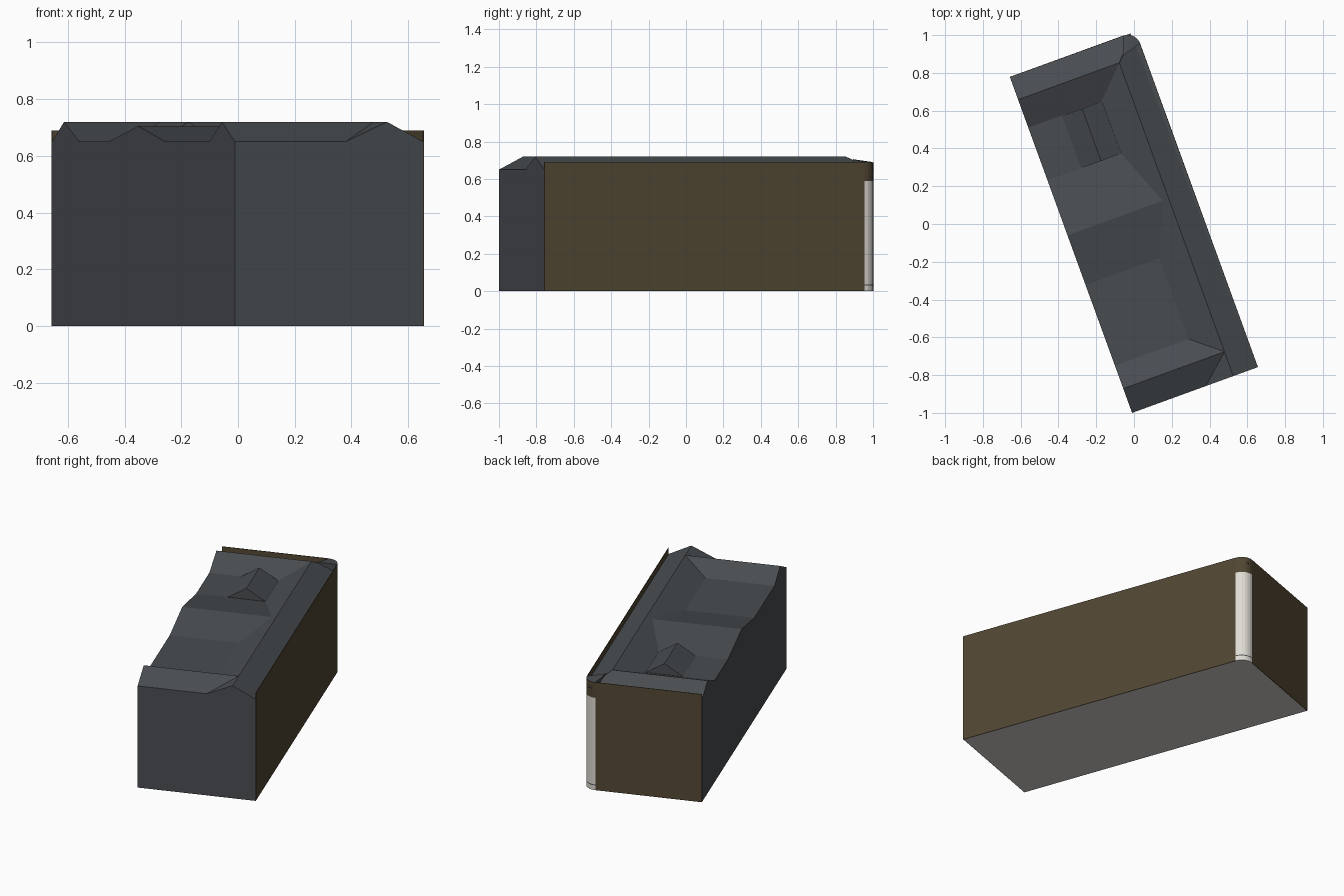
import bpy, bmesh, math
from mathutils import Matrix

if "Cube" in bpy.data.objects:
    bpy.data.objects.remove(bpy.data.objects["Cube"])

W, L, R, T = 0.709, 1.893, 0.07, 0.003      # width, length, corner radius, skin thickness
FLOOR, CREST, WALL_TOP = 0.65, 0.72, 0.69
PLACE = Matrix.Translation((-0.010, -1.0, 0)) @ Matrix.Rotation(math.radians(20), 4, 'Z')


def material(name, rgb):
    m = bpy.data.materials.new(name)
    m.diffuse_color = (*rgb, 1)
    m.use_nodes = True
    m.node_tree.nodes["Principled BSDF"].inputs["Base Color"].default_value = m.diffuse_color
    return m


SLATE = material("slate_grey", (0.065, 0.073, 0.081))
BROWN = material("dark_brown", (0.084, 0.062, 0.033))
CREAM = material("off_white", (0.74, 0.71, 0.66))
GREY = material("underside_grey", (0.63, 0.60, 0.57))


def make(name, verts, faces, mats):
    bm = bmesh.new()
    vs = [bm.verts.new(v) for v in verts]
    for f in faces:
        bm.faces.new([vs[i] for i in f])
    bmesh.ops.recalc_face_normals(bm, faces=bm.faces)
    bm.normal_update()
    if len(mats) > 1:                        # second colour on faces pointing down
        for f in bm.faces:
            f.material_index = int(f.normal.z < -0.9)
    bm.transform(PLACE)
    me = bpy.data.meshes.new(name)
    bm.to_mesh(me)
    bm.free()
    for m in mats:
        me.materials.append(m)
    ob = bpy.data.objects.new(name, me)
    bpy.context.collection.objects.link(ob)
    return ob


def loft(name, a, b, mats):
    """Solid between two matching outlines."""
    n = len(a)
    faces = [list(range(n)), list(range(n, 2 * n))]
    faces += [[i, (i + 1) % n, n + (i + 1) % n, n + i] for i in range(n)]
    return make(name, a + b, faces, mats)


def slab(name, outline, z0, z1, mats):
    return loft(name, [(x, y, z0) for x, y in outline], [(x, y, z1) for x, y in outline], mats)


def corner(r, steps=6):
    """Rounded corner, from the right side round to the back."""
    return [(W - R + r * math.cos(k * math.pi / 2 / steps),
             L - R + r * math.sin(k * math.pi / 2 / steps)) for k in range(steps + 1)]


def skin(name, z0, z1, mat, depth=T):
    slab(name, corner(R) + corner(R - depth)[::-1], z0, z1, [mat])


# main block, with pale underside
slab("main_block", [(0, 0), (W - T, 0)] + corner(R - T) + [(0, L - T)], 0, FLOOR, [SLATE, GREY])

# thin outer walls standing a little above the roof edge
slab("right_wall", [(W - T, 0), (W, 0), (W, L - R), (W - T, L - R)], 0, WALL_TOP, [BROWN])
slab("back_wall", [(0, L - T), (W - R, L - T), (W - R, L), (0, L)], 0, WALL_TOP, [BROWN])

# rounded corner: foot, dark joint, pale column, brown top
skin("corner_foot", 0, 0.03, CREAM)
skin("corner_joint", 0.03, 0.036, SLATE)
skin("corner_column", 0.036, 0.59, CREAM)
skin("corner_top", 0.59, WALL_TOP - 0.001, BROWN)

# roof piece fanning from the hip out to the rounded corner
apex, rim = (0.602, 1.795), corner(R - 0.0005)
bottom = [(*p, FLOOR) for p in [apex] + corner(R - T)]
top = [(*apex, 0.706)] + [(*p, WALL_TOP) for p in rim]
n = len(top)
make("corner_cap", bottom + top,
     [[n, n + i, n + i + 1] for i in range(1, n - 1)]
     + [[i, (i + 1) % n, n + (i + 1) % n, n + i] for i in (0, n - 1)], [SLATE])


# roof ridges running across the block
def cross_ridge(name, v0, v1, v2, top, ends=(0.5, 0.56, 0.5), u0=0.0):
    loft(name, [(u0, v0, FLOOR), (u0, v1, top), (u0, v2, FLOOR)],
         [(ends[0], v0, FLOOR), (ends[1], v1, top), (ends[2], v2, FLOOR)], [SLATE])


TIP = 0.026
cross_ridge("front_ridge", 0, 0.137, 0.265, CREST, (0.5, 0.57, 0.5))
cross_ridge("middle_ridge", 0.72, 1.0, 1.31, 0.705)
cross_ridge("back_ridge", 1.607, 1.765, L - T, CREST, (0.415, 0.57, W - TIP))

# long ridge along the right side, mitred into the back ridge
loft("right_ridge", [(0.415, 0, FLOOR), (0.57, 0, CREST), (W - T, 0, FLOOR)],
     [(0.415, 1.607, FLOOR), (0.57, 1.765, CREST), (W - TIP, L - TIP, FLOOR)], [SLATE])

# small gabled skylight on the roof
loft("skylight", [(0.19, 1.31, FLOOR), (0.302, 1.31, CREST), (0.414, 1.31, FLOOR)],
     [(0.19, 1.605, FLOOR), (0.302, 1.605, CREST), (0.414, 1.605, FLOOR)], [SLATE])
